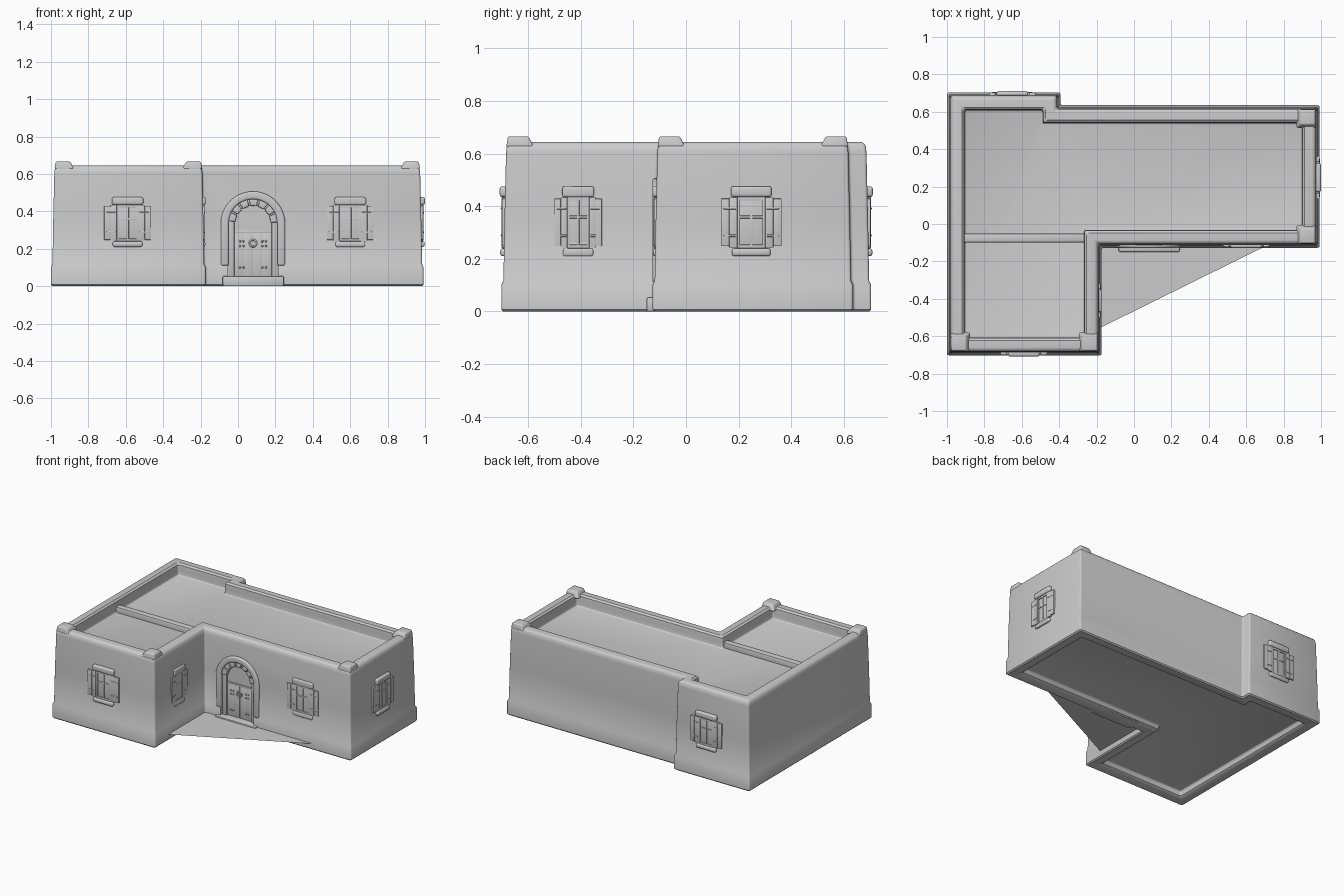
import bpy, bmesh, math
from mathutils import Matrix, Vector

if "Cube" in bpy.data.objects:
    bpy.data.objects.remove(bpy.data.objects["Cube"])


def finish(bm, name, bevel=0.0, segs=2, matrix=None, angle=35):
    bmesh.ops.recalc_face_normals(bm, faces=bm.faces)
    me = bpy.data.meshes.new(name)
    bm.to_mesh(me)
    bm.free()
    ob = bpy.data.objects.new(name, me)
    bpy.context.collection.objects.link(ob)
    if matrix:
        ob.matrix_world = matrix
    bpy.ops.object.select_all(action='DESELECT')
    ob.select_set(True)
    bpy.context.view_layer.objects.active = ob
    if bevel:
        m = ob.modifiers.new("bevel", 'BEVEL')
        m.width, m.segments, m.limit_method = bevel, segs, 'ANGLE'
        m.angle_limit = math.radians(angle)
        bpy.ops.object.modifier_apply(modifier=m.name)
    bpy.ops.object.shade_smooth_by_angle(angle=math.radians(35))
    return ob


def box(bm, x0, x1, y0, y1, z0, z1, rot=None):
    m = Matrix.Translation(((x0 + x1) / 2, (y0 + y1) / 2, (z0 + z1) / 2))
    if rot:
        m = m @ rot
    m = m @ Matrix.Diagonal((x1 - x0, y1 - y0, z1 - z0, 1))
    return bmesh.ops.create_cube(bm, size=1, matrix=m)['verts']


# L-shaped footprint, counter-clockwise
PLAN = [(-1, -.702), (-.173, -.702), (-.173, -.127), (.992, -.127),
        (.992, .635), (-.393, .635), (-.393, .704), (-1, .704)]


def inset(d):
    out = []
    for i, p in enumerate(PLAN):
        a, b, c = Vector(PLAN[i - 1]), Vector(p), Vector(PLAN[(i + 1) % len(PLAN)])
        e, f = (b - a).normalized(), (c - b).normalized()
        out.append(b + d * Vector((-e.y - f.y, e.x + f.x)))
    return out


# Walls: one profile swept round the plan, closed by roof deck and recessed floor
bm = bmesh.new()
profile = [(.085, .045), (.08, .012), (.065, 0), (.008, 0), (0, .008), (0, .1), (.008, .118),
           (.012, .35), (.018, .605), (.021, .63), (.032, .645), (.08, .645),
           (.092, .634), (.095, .6), (.095, .56)]
rings = [[bm.verts.new((p.x, p.y, z)) for p in inset(d)] for d, z in profile]
for lo, hi in zip(rings, rings[1:]):
    for i in range(len(PLAN)):
        j = (i + 1) % len(PLAN)
        bm.faces.new((lo[i], lo[j], hi[j], hi[i]))
bm.faces.new(rings[0])
bm.faces.new(rings[-1])
walls = finish(bm, "walls", .01, 3, angle=50)

# Door centre, arch spring height
DX, DZ = .08, .335


def arch_path(r, zb, a0=0, a1=180, n=20):
    pts = [] if zb is None else [(DX + r, zb)]
    for k in range(n + 1):
        a = math.radians(a0 + (a1 - a0) * k / n)
        pts.append((DX + r * math.cos(a), DZ + r * math.sin(a)))
    return pts if zb is None else pts + [(DX - r, zb)]


def arch_band(bm, r0, r1, y0, y1, zb, a0=0, a1=180, n=20):
    o, i = arch_path(r1, zb, a0, a1, n), arch_path(r0, zb, a0, a1, n)
    quad = [[bm.verts.new((p[0], y, p[1])) for p in s] for s, y in ((o, y0), (i, y0), (i, y1), (o, y1))]
    for s in range(4):
        t = (s + 1) % 4
        for k in range(len(o) - 1):
            bm.faces.new((quad[s][k], quad[s][k + 1], quad[t][k + 1], quad[t][k]))
    for k in (0, -1):
        bm.faces.new([q[k] for q in quad])


def arch_solid(bm, r, y0, y1, zb):
    f = bm.faces.new([bm.verts.new((x, y0, z)) for x, z in arch_path(r, zb)])
    ext = bmesh.ops.extrude_face_region(bm, geom=[f])['geom']
    bmesh.ops.translate(bm, vec=(0, y1 - y0, 0),
                        verts=[v for v in ext if isinstance(v, bmesh.types.BMVert)])


# Door niche cut into the front wall
bm = bmesh.new()
arch_solid(bm, .133, -.3, -.08, .03)
cutter = finish(bm, "niche_cutter")
cutter.hide_render = True
bpy.context.view_layer.objects.active = walls
cut = walls.modifiers.new("niche", 'BOOLEAN')
cut.operation, cut.object, cut.solver = 'DIFFERENCE', cutter, 'EXACT'
bpy.ops.object.modifier_apply(modifier=cut.name)
bpy.data.objects.remove(cutter)
bpy.ops.object.select_all(action='DESELECT')
walls.select_set(True)
bpy.ops.object.shade_smooth_by_angle(angle=math.radians(35))

# Raised parapet corners, flush outside and sloping down inwards
bm = bmesh.new()
top = inset(.019)
for i, sx, sy in ((0, -1, -1), (1, 1, -1), (3, 1, -1), (4, 1, 1)):
    cx, cy = top[i].x - sx * .053, top[i].y - sy * .053
    for v in box(bm, cx - .053, cx + .053, cy - .053, cy + .053, .625, .666):
        if v.co.z > .64:
            v.co.x -= sx * .006 if (v.co.x - cx) * sx > 0 else -sx * .022
            v.co.y -= sy * .006 if (v.co.y - cy) * sy > 0 else -sy * .022
finish(bm, "parapet_corners", .008, 3)

# Beam dividing the roof deck
bm = bmesh.new()
box(bm, -.93, -.26, -.1, -.05, .54, .6)
finish(bm, "roof_beam", .01)

# Flat ground patch in the inner corner
bm = bmesh.new()
bm.faces.new([bm.verts.new(c) for c in ((-.18, -.555, .045), (.7, -.12, .045), (-.18, -.12, .045))])
finish(bm, "ground_patch")

# Door surround, jamb, arch stones
bm = bmesh.new()
arch_band(bm, .13, .172, -.128, -.09, .11)
finish(bm, "door_surround", .01, 3, angle=50)
bm = bmesh.new()
arch_band(bm, .1, .134, -.105, -.07, .04)
finish(bm, "door_jamb", .004)
bm = bmesh.new()
for k in range(7):
    arch_band(bm, .094, .134, -.116, -.08, None, 3 + k * 25, 24 + k * 25, 4)
finish(bm, "arch_stones", .005, angle=50)

# Door leaf with planks, rail, studs, ring and step
bm = bmesh.new()
arch_solid(bm, .103, -.09, -.07, .05)
finish(bm, "door_leaf")
bm = bmesh.new()
for k in range(4):
    box(bm, DX - .1 + k * .05, DX - .0505 + k * .05, -.094, -.085, .055, .285)
box(bm, DX - .1, DX + .1, -.098, -.085, .285, .297)
finish(bm, "door_planks", .0015)
bm = bmesh.new()
for z in (.1, .215, .24):
    for x in (-.07, -.05, .05, .07):
        bmesh.ops.create_uvsphere(bm, u_segments=8, v_segments=6, radius=.006,
                                  matrix=Matrix.Translation((DX + x, -.095, z)))
finish(bm, "door_studs")
bpy.ops.mesh.primitive_torus_add(location=(DX, -.099, .23), rotation=(math.pi / 2, 0, 0),
                                 major_radius=.018, minor_radius=.005,
                                 major_segments=20, minor_segments=8)
bpy.context.object.name = "door_ring"
bpy.ops.object.shade_smooth()
bm = bmesh.new()
box(bm, DX - .162, DX + .165, -.15, -.05, 0, .055)
finish(bm, "door_step", .008)


# Shuttered window, built facing -y about its own centre
def window(name, x, y, turn, s=1.0, depth=1.0):
    m = (Matrix.Translation((x, y, .34)) @ Matrix.Rotation(math.radians(turn), 4, 'Z')
         @ Matrix.Diagonal((s, depth, 1, 1)))
    bm = bmesh.new()
    box(bm, -.056, .056, -.005, .02, -.1, .095)
    for sx in (-1, 1):
        box(bm, sx * .052 - .006, sx * .052 + .006, -.013, .02, -.1, .095)
    for z in (-.093, .088):
        box(bm, -.056, .056, -.012, .02, z - .007, z + .007)
    box(bm, -.006, .006, -.011, .02, -.09, .085)
    box(bm, -.05, .05, -.01, .02, .014, .024)
    finish(bm, name + "_frame", .002, matrix=m)
    bm = bmesh.new()
    for sx in (-1, 1):
        tilt = Matrix.Rotation(math.radians(sx * 3), 4, 'Z')
        for c, h in ((.074, .097), (.108, .092)):
            box(bm, sx * c - .0168, sx * c + .0168, -.015, .014, -h, h - .003, tilt)
        for z in (-.052, .052):
            box(bm, sx * .088 - .026, sx * .088 + .026, -.018, 0, z - .004, z + .004, tilt)
    finish(bm, name + "_shutters", .003, matrix=m)
    bm = bmesh.new()
    box(bm, -.084, .084, -.024, .03, .095, .136)
    box(bm, -.08, .08, -.022, .03, -.13, -.1)
    finish(bm, name + "_lintel_and_sill", .011, 3, matrix=m)


window("front_wing_window", -.59, -.688, 0, 1, .85)
window("front_main_window", .6, -.114, 0, 1, .55)
window("right_window", .979, .248, 90, .92, .85)
window("inner_wing_window", -.186, -.41, 90, .72, .5)
window("back_window", -.65, .69, 180, 1, .85)
